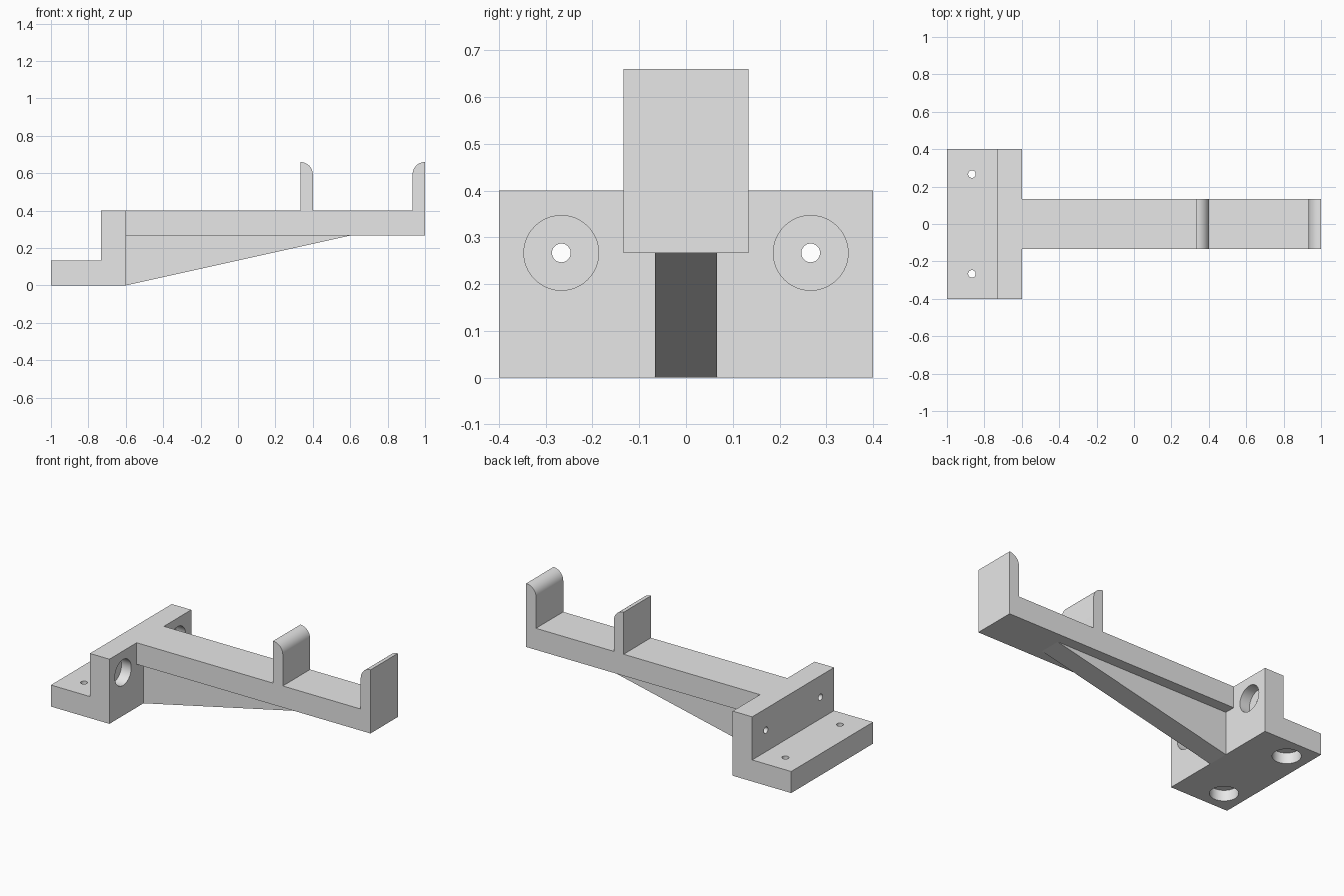
import bpy
import bmesh
from math import cos, sin, pi
from mathutils import Matrix, Vector

cube = bpy.data.objects.get("Cube")
if cube:
    bpy.data.objects.remove(cube, do_unlink=True)

U = 1 / 15          # design unit: every size is a multiple of this

grey = bpy.data.materials.new("plain grey")
grey.use_nodes = True
grey.diffuse_color = (0.8, 0.8, 0.8, 1)
grey.node_tree.nodes["Principled BSDF"].inputs["Base Color"].default_value = (0.8, 0.8, 0.8, 1)


def add_object(name, bm):
    bmesh.ops.recalc_face_normals(bm, faces=bm.faces)
    mesh = bpy.data.meshes.new(name)
    bm.to_mesh(mesh)
    bm.free()
    mesh.materials.append(grey)
    obj = bpy.data.objects.new(name, mesh)
    bpy.context.collection.objects.link(obj)
    return obj


def extrude_profile(name, points, half_width):
    """Extrude an x-z outline symmetrically along y."""
    bm = bmesh.new()
    face = bm.faces.new([bm.verts.new((x, -half_width, z)) for x, z in points])
    side = bmesh.ops.extrude_face_region(bm, geom=[face])
    verts = [v for v in side["geom"] if isinstance(v, bmesh.types.BMVert)]
    bmesh.ops.translate(bm, verts=verts, vec=(0, 2 * half_width, 0))
    return add_object(name, bm)


def arc(cx, cz, radius, start, end, steps=12):
    angles = [start + (end - start) * i / steps for i in range(steps + 1)]
    return [(cx + radius * cos(a), cz + radius * sin(a)) for a in angles]


def activate(obj):
    bpy.ops.object.select_all(action="DESELECT")
    obj.select_set(True)
    bpy.context.view_layer.objects.active = obj


def drill(target, centre, axis, radius, depth):
    """Cut a round hole centred on a point along an axis."""
    bm = bmesh.new()
    turn = Vector((0, 0, 1)).rotation_difference(Vector(axis)).to_matrix().to_4x4()
    bmesh.ops.create_cone(bm, cap_ends=True, segments=48, radius1=radius, radius2=radius,
                          depth=depth, matrix=Matrix.Translation(centre) @ turn)
    cutter = add_object("hole_cutter", bm)
    cutter.hide_render = True
    activate(target)
    mod = target.modifiers.new("hole", "BOOLEAN")
    mod.operation = "DIFFERENCE"
    mod.solver = "EXACT"
    mod.object = cutter
    bpy.ops.object.modifier_apply(modifier=mod.name)
    bpy.data.objects.remove(cutter, do_unlink=True)


# L-shaped mounting bracket
bracket = extrude_profile("mounting_bracket", [
    (-1, 0), (-9 * U, 0), (-9 * U, 6 * U), (-11 * U, 6 * U), (-11 * U, 2 * U), (-1, 2 * U)], 6 * U)

# Screw holes with counterbores: two through the base, two through the upright
for y in (-4 * U, 4 * U):
    drill(bracket, (-13 * U, y, U), (0, 0, 1), 0.02, 4 * U)
    drill(bracket, (-13 * U, y, 0), (0, 0, 1), 0.08, 2 * U)
    drill(bracket, (-10 * U, y, 4 * U), (1, 0, 0), 0.02, 4 * U)
    drill(bracket, (-9 * U, y, 4 * U), (1, 0, 0), 0.08, 2 * U)

# Arm with two upright stops, rounded on the edges that face each other
top = 0.66
outline = [(-9 * U, 4 * U), (1, 4 * U)]
outline += arc(1, top - U, U, pi / 2, pi)
outline += [(14 * U, 6 * U), (6 * U, 6 * U)]
outline += arc(5 * U, top - U, U, 0, pi / 2)
outline += [(5 * U, 6 * U), (-9 * U, 6 * U)]
arm = extrude_profile("arm_with_stops", outline, 2 * U)

# Tapered support rib under the arm
rib = extrude_profile("support_rib", [(-9 * U, 0), (9 * U, 4 * U), (-9 * U, 4 * U)], U)

for part in (bracket, arm, rib):
    activate(part)
    bpy.ops.object.shade_smooth_by_angle()
